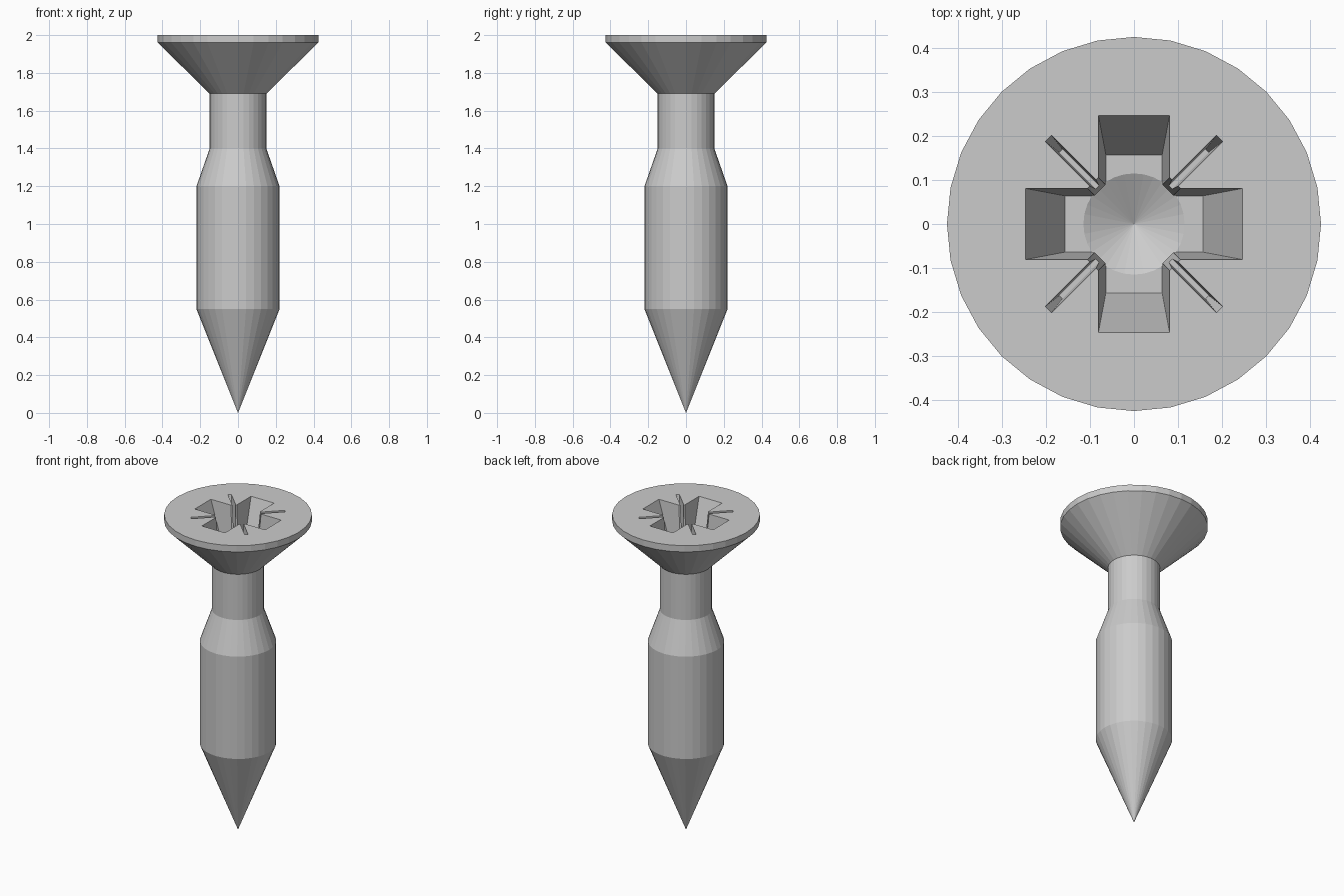
import bpy, bmesh
from math import cos, sin, pi, radians
from mathutils import Matrix

if "Cube" in bpy.data.objects:
    bpy.data.objects.remove(bpy.data.objects["Cube"])

TOP = 2.0
SIDES = 32


def make_object(name, bm):
    bmesh.ops.recalc_face_normals(bm, faces=bm.faces)
    mesh = bpy.data.meshes.new(name)
    bm.to_mesh(mesh)
    bm.free()
    obj = bpy.data.objects.new(name, mesh)
    bpy.context.collection.objects.link(obj)
    return obj


def lathe(name, profile):
    """Closed solid of revolution from (radius, z) points, bottom to top."""
    bm = bmesh.new()
    rings = []
    for r, z in profile:
        if r == 0:
            rings.append([bm.verts.new((0, 0, z))])
        else:
            rings.append([bm.verts.new((r * cos(2 * pi * i / SIDES),
                                        r * sin(2 * pi * i / SIDES), z))
                          for i in range(SIDES)])
    for a, b in zip(rings, rings[1:]):
        for i in range(SIDES):
            j = (i + 1) % SIDES
            if len(a) == 1:
                bm.faces.new((a[0], b[j], b[i]))
            else:
                bm.faces.new((a[i], a[j], b[j], b[i]))
    bm.faces.new(rings[-1])
    return make_object(name, bm)


def tapered_cutter(name, top, bottom, depth, angle=0):
    """Tapered block: half sizes at the head's top face and at the given depth."""
    over = 0.03
    k = over / depth
    bm = bmesh.new()
    bmesh.ops.create_cube(bm, size=2)
    for v in bm.verts:
        up = v.co.z > 0
        for axis in (0, 1):
            t, b = top[axis], bottom[axis]
            v.co[axis] *= t + (t - b) * k if up else b
        v.co.z = TOP + over if up else TOP - depth
    bm.transform(Matrix.Rotation(radians(angle), 4, 'Z'))
    return make_object(name, bm)


# Screw body: point, shank, neck and countersunk head
screw = lathe("screw", [(0, 0), (0.22, 0.55), (0.22, 1.2), (0.15, 1.4),
                        (0.15, 1.69), (0.425, 1.96), (0.425, TOP)])

# Driver recess: cross arms, chamfered centre, diagonal slits, conical pit
DEPTH = 0.25
cutters = [
    tapered_cutter("cross_x", (0.247, 0.081), (0.157, 0.064), DEPTH),
    tapered_cutter("cross_y", (0.247, 0.081), (0.157, 0.064), DEPTH, 90),
    tapered_cutter("centre", (0.132, 0.132), (0.108, 0.108), DEPTH - 0.002, 45),
    tapered_cutter("slit_a", (0.275, 0.010), (0.235, 0.005), 0.15, 45),
    tapered_cutter("slit_b", (0.275, 0.010), (0.235, 0.005), 0.15, 135),
    lathe("pit", [(0, TOP - DEPTH - 0.06), (0.115, TOP - DEPTH),
                  (0.115, TOP - DEPTH + 0.01)]),
]
bpy.context.view_layer.objects.active = screw
for cutter in cutters:
    mod = screw.modifiers.new(cutter.name, 'BOOLEAN')
    mod.operation = 'DIFFERENCE'
    mod.solver = 'EXACT'
    mod.object = cutter
    bpy.ops.object.modifier_apply(modifier=mod.name)
    bpy.data.objects.remove(cutter)
